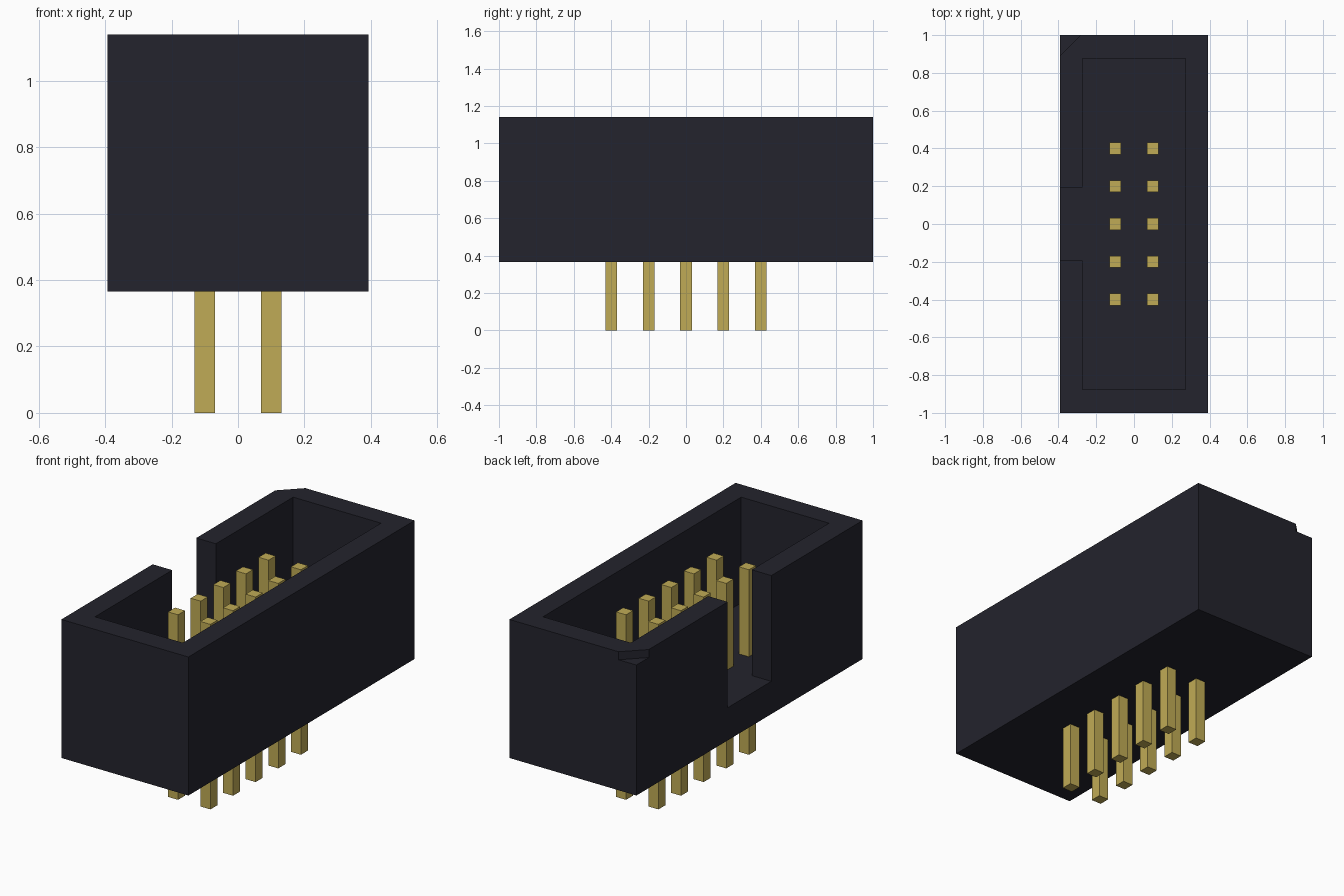
import bpy
import bmesh

if "Cube" in bpy.data.objects:
    bpy.data.objects.remove(bpy.data.objects["Cube"], do_unlink=True)


def material(name, color):
    mat = bpy.data.materials.new(name)
    mat.use_nodes = True
    mat.diffuse_color = (*color, 1)
    bsdf = next(n for n in mat.node_tree.nodes if n.type == "BSDF_PRINCIPLED")
    bsdf.inputs["Base Color"].default_value = (*color, 1)
    return mat


def prism(name, outline, bottom, top, mat):
    """Extrude an xy outline from bottom to top."""
    bm = bmesh.new()
    face = bm.faces.new([bm.verts.new((x, y, bottom)) for x, y in outline])
    extruded = bmesh.ops.extrude_face_region(bm, geom=[face])["geom"]
    for v in extruded:
        if isinstance(v, bmesh.types.BMVert):
            v.co.z = top
    bmesh.ops.recalc_face_normals(bm, faces=bm.faces)
    mesh = bpy.data.meshes.new(name)
    bm.to_mesh(mesh)
    bm.free()
    mesh.materials.append(mat)
    obj = bpy.data.objects.new(name, mesh)
    bpy.context.collection.objects.link(obj)
    return obj


def rectangle(cx, cy, hx, hy):
    return [(cx - hx, cy - hy), (cx + hx, cy - hy),
            (cx + hx, cy + hy), (cx - hx, cy + hy)]


def cut(target, cutter):
    cutter.hide_render = True
    mod = target.modifiers.new("cut", "BOOLEAN")
    mod.operation = "DIFFERENCE"
    mod.solver = "EXACT"
    mod.object = cutter
    bpy.context.view_layer.objects.active = target
    bpy.ops.object.modifier_apply(modifier=mod.name)
    bpy.data.objects.remove(cutter, do_unlink=True)


plastic = material("black plastic", (0.017, 0.017, 0.026))
brass = material("gold metal", (0.53, 0.41, 0.092))

HX, HY = 0.393, 1.0
BASE, FLOOR, RIM = 0.365, 0.548, 1.14

# Open shroud: block with a cavity and a keying slot through one long wall
housing = prism("housing", rectangle(0, 0, HX, HY), BASE, RIM, plastic)
ix, iy, slot, out = 0.272, 0.876, 0.193, HX + 0.1
cavity = [(-ix, -iy), (ix, -iy), (ix, iy), (-ix, iy),
          (-ix, slot), (-out, slot), (-out, -slot), (-ix, -slot)]
cut(housing, prism("cavity_cutter", cavity, FLOOR, RIM + 0.1, plastic))

# Shallow triangular first-pin mark at one rim corner
leg, over = 0.11, 0.05
mark = [(-HX - over, HY + over), (-HX - over, HY - leg - over),
        (-HX + leg + over, HY + over)]
cut(housing, prism("corner_mark_cutter", mark, RIM - 0.045, RIM + 0.1, plastic))

# Two rows of square pins, passing through the floor
for row, x in enumerate((-0.1, 0.1), 1):
    for i in range(5):
        y = (i - 2) * 0.2
        prism(f"pin_row{row}_{i + 1}", rectangle(x, y, 0.031, 0.031), 0, 1.035, brass)
